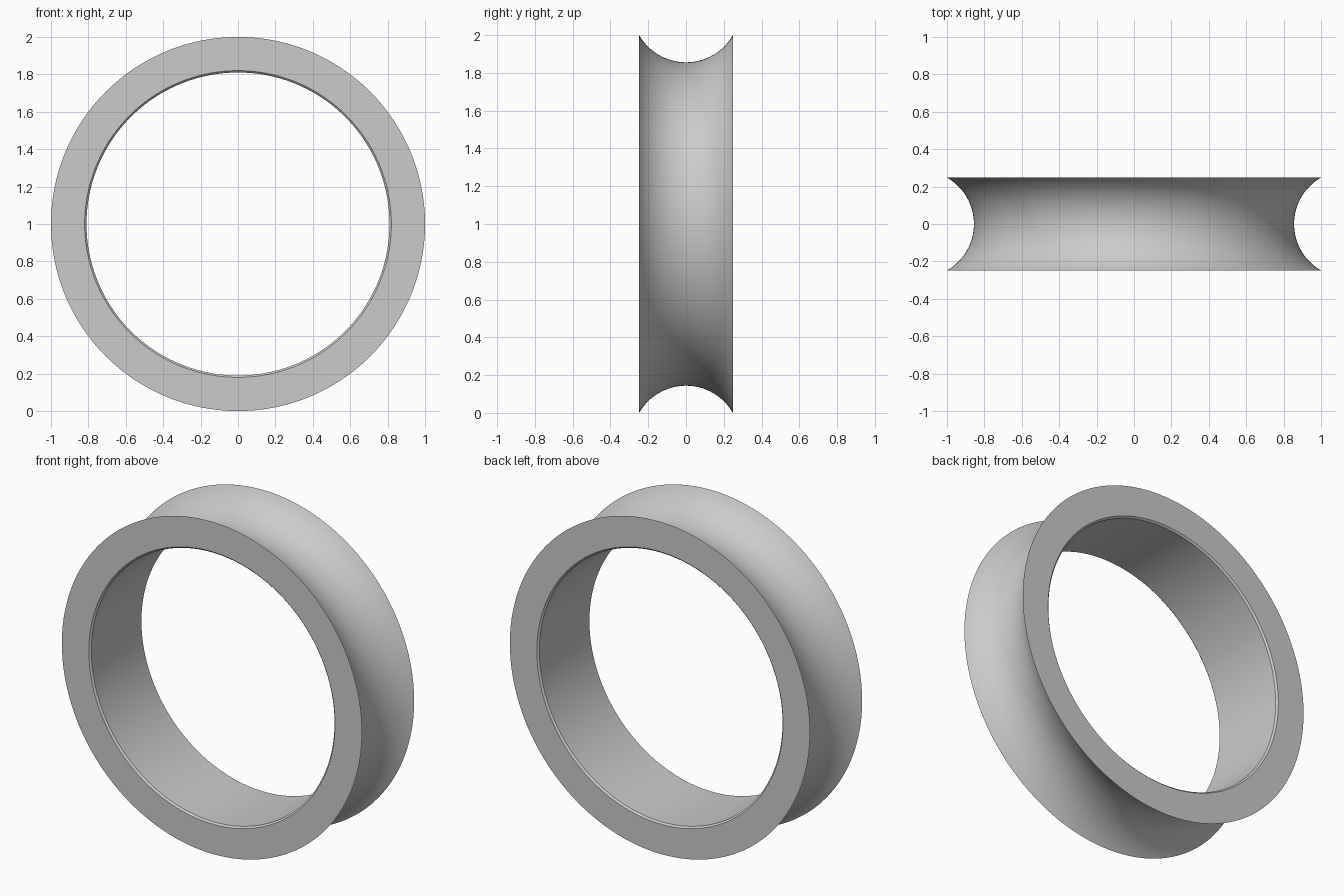
import bpy, bmesh, math
from mathutils import Matrix, Vector

cube = bpy.data.objects.get("Cube")
if cube:
    bpy.data.objects.remove(cube, do_unlink=True)

HALF_WIDTH, RIM, GROOVE, BORE, CHAMFER = 0.248, 1.0, 0.856, 0.81, 0.01
SEGMENTS, ARC_STEPS = 192, 32

# Grey material
grey = bpy.data.materials.new("grey")
grey.use_nodes = True
colour = (0.6, 0.6, 0.6, 1)
grey.diffuse_color = colour
grey.node_tree.nodes["Principled BSDF"].inputs["Base Color"].default_value = colour

# Cross-section as (radius, y): chamfered bore, flat sides, concave outer groove
depth = RIM - GROOVE
arc_radius = (HALF_WIDTH ** 2 + depth ** 2) / (2 * depth)
half_angle = math.asin(HALF_WIDTH / arc_radius)
profile = [(BORE + CHAMFER, HALF_WIDTH), (BORE, HALF_WIDTH - CHAMFER),
           (BORE, CHAMFER - HALF_WIDTH), (BORE + CHAMFER, -HALF_WIDTH)]
for i in range(ARC_STEPS + 1):
    a = half_angle * (2 * i / ARC_STEPS - 1)
    profile.append((GROOVE + arc_radius * (1 - math.cos(a)), arc_radius * math.sin(a)))

# Sweep the section around the y axis
bm = bmesh.new()
verts = [bm.verts.new((r, y, 0)) for r, y in profile]
edges = [bm.edges.new((v, verts[i - 1])) for i, v in enumerate(verts)]
bmesh.ops.spin(bm, geom=verts + edges, cent=(0, 0, 0), axis=(0, 1, 0),
               angle=math.tau, steps=SEGMENTS, use_merge=True)
bmesh.ops.remove_doubles(bm, verts=bm.verts, dist=0.0001)
bmesh.ops.recalc_face_normals(bm, faces=bm.faces)
bmesh.ops.translate(bm, verts=bm.verts, vec=(0, 0, RIM))

mesh = bpy.data.meshes.new("grooved_ring")
bm.to_mesh(mesh)
bm.free()
mesh.materials.append(grey)
ring = bpy.data.objects.new("grooved_ring", mesh)
bpy.context.collection.objects.link(ring)

# Smooth curves, crisp rims
bpy.ops.object.select_all(action="DESELECT")
ring.select_set(True)
bpy.context.view_layer.objects.active = ring
bpy.ops.object.shade_smooth_by_angle(angle=math.radians(30))
